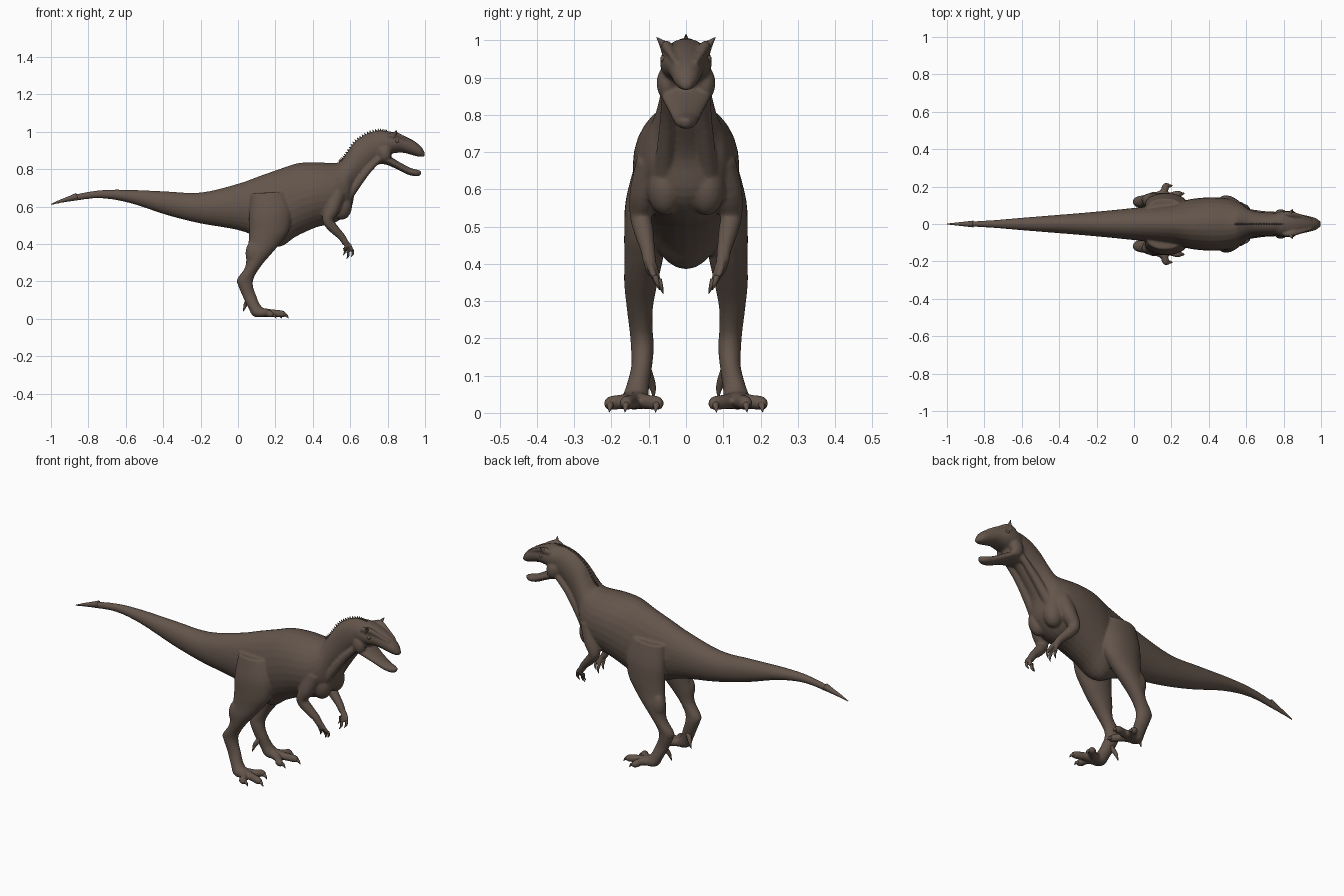
import bpy
import bmesh
import math
from mathutils import Vector

cube = bpy.data.objects.get("Cube")
if cube:
    bpy.data.objects.remove(cube, do_unlink=True)

hide = bpy.data.materials.new("brown hide")
hide.use_nodes = True
hide.diffuse_color = (0.125, 0.09, 0.07, 1)
shader = hide.node_tree.nodes["Principled BSDF"]
shader.inputs["Base Color"].default_value = hide.diffuse_color
shader.inputs["Roughness"].default_value = 0.8


def smooth_rows(rows, steps):
    """Refine a list of stations with a Catmull-Rom curve."""
    result = []
    last = len(rows) - 1
    for i in range(last):
        quad = [rows[max(i - 1, 0)], rows[i], rows[i + 1], rows[min(i + 2, last)]]
        for k in range(steps):
            t = k / steps
            result.append([b + 0.5 * t * (c - a + t * (2 * a - 5 * b + 4 * c - d
                           + t * (3 * (b - c) + d - a))) for a, b, c, d in zip(*quad)])
    result.append(list(rows[last]))
    return result


def skin_rings(bm, rings, sides):
    """Bridge elliptical rings given as centre and two half axes."""
    loops = []
    for centre, u, v in rings:
        angles = [math.tau * k / sides for k in range(sides)]
        loops.append([bm.verts.new(centre + u * math.cos(a) + v * math.sin(a)) for a in angles])
    for low, high in zip(loops, loops[1:]):
        for k in range(sides):
            n = (k + 1) % sides
            bm.faces.new((low[k], low[n], high[n], high[k]))
    bm.faces.new(loops[0])
    bm.faces.new(loops[-1])


def loft(bm, rows, side=1, steps=4, sides=28):
    """Stations: edge x, z, opposite edge x, z, half width, centre y."""
    rings = []
    for ax, az, bx, bz, width, y in smooth_rows(rows, steps):
        a, b = Vector((ax, 0, az)), Vector((bx, 0, bz))
        centre = (a + b) / 2 + Vector((0, y * side, 0))
        rings.append((centre, (a - b) / 2, Vector((0, max(width, 0.001), 0))))
    skin_rings(bm, rings, sides)


def tube(bm, rows, side=1, steps=4, sides=14):
    """Stations: x, y, z, radius."""
    fine = smooth_rows(rows, steps)
    points = [Vector((x, y * side, z)) for x, y, z, r in fine]
    rings = []
    for i, p in enumerate(points):
        along = (points[min(i + 1, len(points) - 1)] - points[max(i - 1, 0)]).normalized()
        u = along.cross(Vector((0.1, 1, 0.05))).normalized()
        r = max(fine[i][3], 0.0008)
        rings.append((p, u * r, along.cross(u) * r))
    skin_rings(bm, rings, sides)


def ball(bm, centre, size, side=1):
    made = bmesh.ops.create_uvsphere(bm, u_segments=20, v_segments=12, radius=1)["verts"]
    for v in made:
        v.co = Vector((centre[0] + v.co.x * size[0], side * (centre[1] + v.co.y * size[1]),
                       centre[2] + v.co.z * size[2]))


def finish(name, bm, merged=False):
    bmesh.ops.recalc_face_normals(bm, faces=bm.faces[:])
    mesh = bpy.data.meshes.new(name)
    bm.to_mesh(mesh)
    bm.free()
    mesh.materials.append(hide)
    mesh.polygons.foreach_set("use_smooth", [True] * len(mesh.polygons))
    obj = bpy.data.objects.new(name, mesh)
    bpy.context.collection.objects.link(obj)
    if merged:
        remesh = obj.modifiers.new("merge", 'REMESH')
        remesh.mode = 'VOXEL'
        remesh.voxel_size = 0.006
        remesh.use_smooth_shade = True
        relax = obj.modifiers.new("relax", 'SMOOTH')
        relax.factor = 0.5
        relax.iterations = 3
    return obj


skin = bmesh.new()

# Tail, torso and neck
spine = [
    (-1, .615, -1, .609, .003), (-.9, .657, -.89, .628, .012), (-.75, .686, -.74, .645, .021),
    (-.6, .69, -.58, .62, .034), (-.4, .682, -.38, .555, .05), (-.2, .675, -.2, .51, .066),
    (0, .722, 0, .475, .086), (.12, .765, .12, .43, .1), (.22, .8, .22, .385, .115),
    (.32, .832, .31, .44, .135), (.42, .837, .42, .49, .143), (.5, .833, .52, .515, .135),
    (.545, .84, .6, .58, .11), (.575, .875, .628, .68, .085), (.62, .94, .68, .755, .068),
    (.68, .985, .735, .815, .062), (.75, 1.007, .79, .845, .058), (.8, 1, .82, .87, .04)]
loft(skin, [row + (0,) for row in spine])

# Skull
skull = [
    (.72, .99, .76, .87, .05), (.78, 1.005, .78, .872, .066), (.84, .995, .83, .885, .069),
    (.89, .978, .88, .888, .054), (.94, .952, .93, .876, .042),
    (.98, .92, .965, .867, .031), (1, .885, .995, .866, .012)]
loft(skin, [row + (0,) for row in skull])

# Lower jaw
jaw = [
    (.74, .89, .74, .825, .05), (.8, .875, .79, .825, .066), (.86, .84, .855, .797, .05),
    (.92, .808, .905, .772, .036), (.955, .798, .95, .762, .027), (.982, .79, .975, .766, .011)]
loft(skin, [row + (0,) for row in jaw])

leg = [
    (.26, .68, .07, .67, .05, .085), (.285, .58, .06, .56, .058, .104),
    (.275, .48, .06, .47, .057, .109), (.235, .415, .055, .4, .051, .114),
    (.185, .355, .045, .345, .045, .121), (.125, .285, .038, .275, .035, .124),
    (.085, .22, -.005, .212, .031, .12), (.08, .175, 0, .18, .031, .117),
    (.095, .13, .025, .12, .028, .119), (.115, .08, .055, .06, .031, .13),
    (.14, .052, .075, .02, .036, .137), (.165, .03, .1, .008, .03, .14)]
arm = [
    (.53, .085, .67, .05), (.505, .112, .59, .04), (.48, .121, .53, .03),
    (.512, .112, .482, .026), (.553, .103, .44, .02), (.575, .098, .405, .018)]
toe_tips = [(.185, .202), (.25, .16), (.215, .078)]
finger_tips = [(.588, .073, .35), (.612, .083, .36), (.57, .09, .37)]

for side in (1, -1):
    # Legs and toes
    loft(skin, leg, side)
    for x, y in toe_tips:
        mid_x, mid_y = (x + .13) / 2, (y + .137) / 2
        tube(skin, [(.11, .137, .035, .026), (mid_x, mid_y, .03, .02),
                    (x - .015, y, .026, .019), (x + .004, y, .018, .011)], side)
    # Arms and fingers
    tube(skin, arm, side)
    for x, y, z in finger_tips:
        tube(skin, [(.57, .098, .42, .011), ((x + .585) / 2, y + .012, .39, .01),
                    (x, y, z, .008)], side)
    # Chest muscle, calf and cheek
    ball(skin, (.555, .055, .605), (.055, .05, .075), side)
    ball(skin, (.085, .13, .35), (.045, .034, .07), side)
    ball(skin, (.785, .052, .885), (.035, .027, .045), side)
    # Neck cords and brow ridges
    tube(skin, [(.76, .05, .86, .016), (.69, .05, .79, .02), (.62, .055, .7, .025),
                (.57, .06, .63, .03)], side)
    tube(skin, [(.8, .054, .975, .012), (.84, .053, .985, .015), (.89, .042, .966, .01),
                (.95, .024, .938, .007)], side)
finish("hide_body", skin, merged=True)

# Fine tail tip
tip = bmesh.new()
tube(tip, [(-.86, 0, .656, .018), (-.9, 0, .643, .0135), (-.95, 0, .629, .008), (-1, 0, .612, .002)])
finish("tail_tip", tip)

for side, label in ((1, "left"), (-1, "right")):
    # Claws on toes, heel and fingers
    claws = bmesh.new()
    for x, y in toe_tips:
        tube(claws, [(x - .01, y, .024, .011), (x + .008, y + .002, .018, .008),
                     (x + .02, y + .004, .002, .001)], side)
    tube(claws, [(.06, .105, .11, .014), (.042, .093, .08, .011), (.035, .088, .06, .007),
                 (.028, .087, .038, .001)], side)
    for x, y, z in finger_tips:
        tube(claws, [(x, y, z + .008, .008), (x + .002, y - .006, z - .012, .006),
                     (x - .008, y - .012, z - .03, .001)], side)
    finish(label + "_claws", claws)

    # Brow horn
    horn = bmesh.new()
    tube(horn, [(.825, .045, .97, .022), (.838, .06, .988, .012), (.848, .079, 1.008, .001)], side)
    finish(label + "_brow_horn", horn)

    # Eye
    eye = bmesh.new()
    ball(eye, (.85, .06, .95), (.012, .009, .01), side)
    finish(label + "_eye", eye)

# Small spines along the nape
spines = bmesh.new()
nape = smooth_rows([row[:2] for row in spine[12:]], 5)
for (x, z), (nx, nz) in zip(nape, nape[1:]):
    out = Vector((z - nz, 0, nx - x)).normalized()
    base = Vector((x, 0, z)) - out * 0.008
    peak = base + out * 0.018
    tube(spines, [(*base, .008), (*peak, .001)], steps=1, sides=8)
finish("nape_spines", spines)
